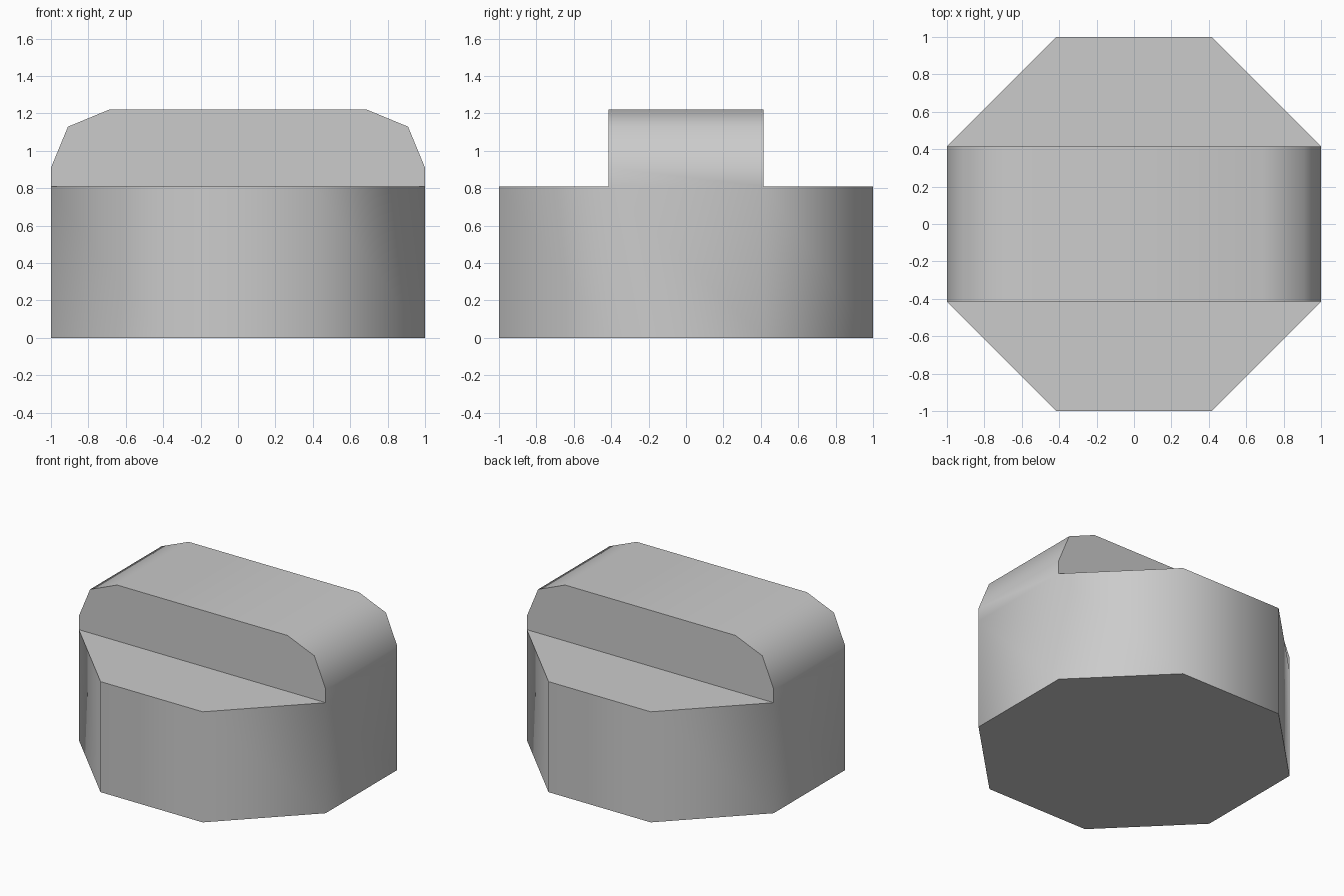
import bpy
import bmesh
from math import pi, radians, cos
from mathutils import Matrix

BODY_H, RIDGE_H, ROUND = 0.81, 1.22, 0.31

cube = bpy.data.objects.get("Cube")
if cube:
    bpy.data.objects.remove(cube, do_unlink=True)

# Plain grey finish
grey = bpy.data.materials.new("plain_grey")
colour = (0.6, 0.6, 0.6, 1)
grey.diffuse_color = colour
grey.use_nodes = True
grey.node_tree.nodes["Principled BSDF"].inputs["Base Color"].default_value = colour

# Octagonal body, flat sides facing the axes
bm = bmesh.new()
bmesh.ops.create_cone(bm, cap_ends=True, segments=8, depth=BODY_H,
                      radius1=1 / cos(pi / 8), radius2=1 / cos(pi / 8),
                      matrix=Matrix.Translation((0, 0, BODY_H / 2)) @ Matrix.Rotation(pi / 8, 4, "Z"))
if max(v.co.x for v in bm.verts) > 1.01:
    bmesh.ops.rotate(bm, verts=bm.verts, matrix=Matrix.Rotation(pi / 8, 3, "Z"))

# Split the top into a centre band and two side steps
for side in (-1, 1):
    ends = [v for v in bm.verts if v.co.z > BODY_H / 2
            and abs(v.co.x) > 0.9 and v.co.y * side > 0]
    bmesh.ops.connect_verts(bm, verts=ends)

# Raise the centre band into the grip ridge
band = [f for f in bm.faces if f.normal.z > 0.9 and abs(f.calc_center_median().y) < 0.1]
raised = bmesh.ops.extrude_face_region(bm, geom=band)["geom"]
for v in raised:
    if isinstance(v, bmesh.types.BMVert):
        v.co.z = RIDGE_H
bmesh.ops.delete(bm, geom=[f for f in band if f.is_valid], context="FACES_ONLY")

# Round both ends of the ridge
ends = [e for e in bm.edges if all(v.co.z > RIDGE_H - 0.01 and v.co.x * e.verts[0].co.x > 0
                                   for v in e.verts)]
bmesh.ops.bevel(bm, geom=ends, offset=ROUND, segments=2, profile=0.5, affect="EDGES")

# Merge each ridge end with the body side below it
seams = [e for e in bm.edges if len(e.link_faces) == 2
         and all(abs(f.normal.x) > 0.99 for f in e.link_faces)]
bmesh.ops.dissolve_edges(bm, edges=seams, use_verts=False)
bmesh.ops.recalc_face_normals(bm, faces=bm.faces)

mesh = bpy.data.meshes.new("ridged_knob")
bm.to_mesh(mesh)
bm.free()
mesh.materials.append(grey)
knob = bpy.data.objects.new("ridged_knob", mesh)
bpy.context.collection.objects.link(knob)

# Smooth walls, crisp steps
bpy.context.view_layer.objects.active = knob
knob.select_set(True)
bpy.ops.object.shade_smooth_by_angle(angle=radians(60))
